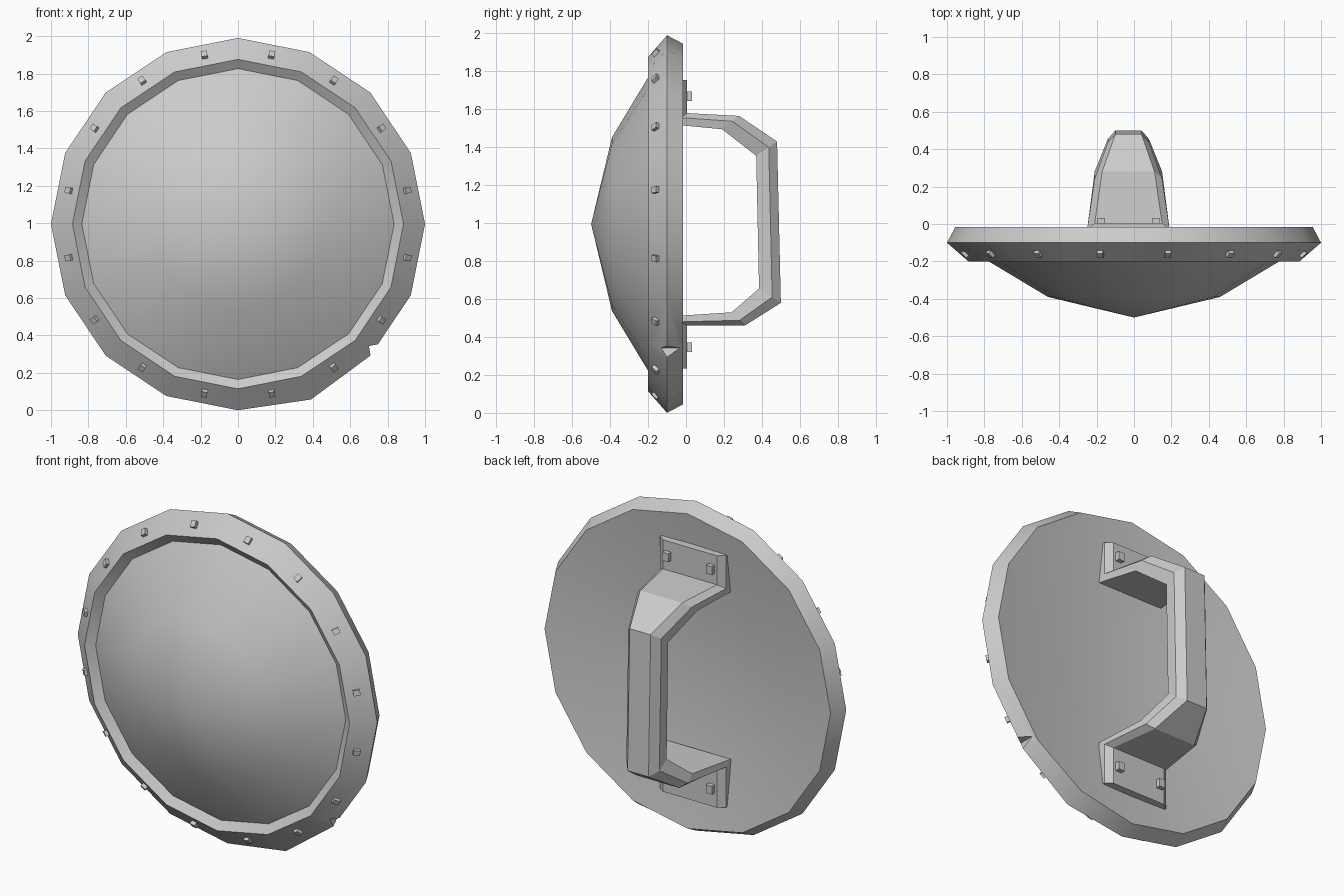
import bpy, bmesh, math
from mathutils import Matrix, Vector

if "Cube" in bpy.data.objects:
    bpy.data.objects.remove(bpy.data.objects["Cube"])

SIDES = 16
CENTRE = 0.995

steel = bpy.data.materials.new("light_grey_steel")
steel.use_nodes = True
grey = (0.6, 0.6, 0.6, 1)
steel.diffuse_color = grey
steel.node_tree.nodes["Principled BSDF"].inputs["Base Color"].default_value = grey


def finish(bm, name):
    """Turn a bmesh into a named object with the steel material."""
    bmesh.ops.recalc_face_normals(bm, faces=bm.faces)
    mesh = bpy.data.meshes.new(name)
    bm.to_mesh(mesh)
    bm.free()
    obj = bpy.data.objects.new(name, mesh)
    bpy.context.collection.objects.link(obj)
    mesh.materials.append(steel)
    return obj


def loft(bm, rings):
    """Bridge successive closed rings; a ring of one vertex is a pole."""
    for a, b in zip(rings, rings[1:]):
        n = max(len(a), len(b))
        for i in range(n):
            j = (i + 1) % n
            quad = [a[i % len(a)], a[j % len(a)], b[j % len(b)], b[i % len(b)]]
            bm.faces.new(list(dict.fromkeys(quad)))


def box(bm, matrix, size):
    bmesh.ops.create_cube(bm, size=1, matrix=matrix @ Matrix.Diagonal((*size, 1)))


# Shield body: dome, recessed groove, sloping rim and shallow hollow back
profile = [(0, -0.5), (0.46, -0.39), (0.835, -0.165), (0.885, -0.2),
           (1, -0.1), (0.955, -0.015), (0.5, -0.08), (0, -0.1)]
bm = bmesh.new()
rings = []
for r, y in profile:
    ring = []
    for k in range(SIDES if r else 1):
        a = math.tau * k / SIDES
        # one lower corner of the rim is knocked slightly out of shape
        s = 1.02 if r == 1 and k == 13 else 1
        ring.append(bm.verts.new((r * s * math.cos(a), y,
                                  CENTRE * (1 + r * s * math.sin(a)))))
    rings.append(ring)
loft(bm, rings)
shield = finish(bm, "shield_body")

# Battle notch in the rim
bm = bmesh.new()
notch = [(0.70, 0.343), (0.80, 0.362), (0.80, 0.20), (0.712, 0.27)]
loft(bm, [[bm.verts.new((x, y, z)) for x, z in notch] for y in (-0.3, 0.1)])
bmesh.ops.holes_fill(bm, edges=bm.edges)
cutter = finish(bm, "notch_cutter")
cutter.hide_render = True

bpy.context.view_layer.objects.active = shield
shield.select_set(True)
cut = shield.modifiers.new("notch", "BOOLEAN")
cut.operation = "DIFFERENCE"
cut.solver = "EXACT"
cut.object = cutter
bpy.ops.object.modifier_apply(modifier=cut.name)
bpy.data.objects.remove(cutter)
bpy.ops.object.shade_smooth_by_angle(angle=math.radians(32))

# Rim rivets, tilted to sit on the sloping rim
bm = bmesh.new()
for k in range(SIDES):
    a = math.tau * (k + 0.5) / SIDES
    out = Vector((math.cos(a), 0, math.sin(a)))
    normal = (out * 0.66 + Vector((0, -0.75, 0))).normalized()
    side = Vector((-math.sin(a), 0, math.cos(a)))
    place = Matrix((side, normal.cross(side), normal)).transposed().to_4x4()
    place.translation = out * 0.918 + Vector((0, -0.156, CENTRE))
    box(bm, place, (0.032, 0.038, 0.036))
finish(bm, "rim_rivets")

# Handle: one chamfered strap running plate, arm, grip, arm, plate
# each section: outer y, outer z, inner y, inner z, half width
sections = [(0.005, 1.755, -0.07, 1.755, 0.22),
            (0.005, 1.58, -0.07, 1.52, 0.22),
            (0.28, 1.565, 0.19, 1.495, 0.18),
            (0.48, 1.43, 0.37, 1.355, 0.11),
            (0.5, 0.58, 0.385, 0.655, 0.11),
            (0.31, 0.46, 0.24, 0.53, 0.18),
            (0.005, 0.46, -0.07, 0.51, 0.22),
            (0.005, 0.235, -0.07, 0.235, 0.22)]
HANDLE_X = -0.03
bm = bmesh.new()
rings = []
for oy, oz, iy, iz, w in sections:
    outer, inner = Vector((0, oy, oz)), Vector((0, iy, iz))
    mid = outer.lerp(inner, 0.4)
    half = [(outer, w - 0.04), (mid, w), (inner, w)]
    pts = [p + Vector((HANDLE_X + h, 0, 0)) for p, h in half]
    pts += [p + Vector((HANDLE_X - h, 0, 0)) for p, h in reversed(half)]
    rings.append([bm.verts.new(p) for p in pts])
loft(bm, rings)
bm.faces.new(rings[0])
bm.faces.new(rings[-1])
finish(bm, "handle")

# Handle rivets, two on each plate
bm = bmesh.new()
for z in (1.67, 0.345):
    for side in (-1, 1):
        box(bm, Matrix.Translation((HANDLE_X + side * 0.145, 0.01, z)), (0.04, 0.045, 0.05))
finish(bm, "handle_rivets")
